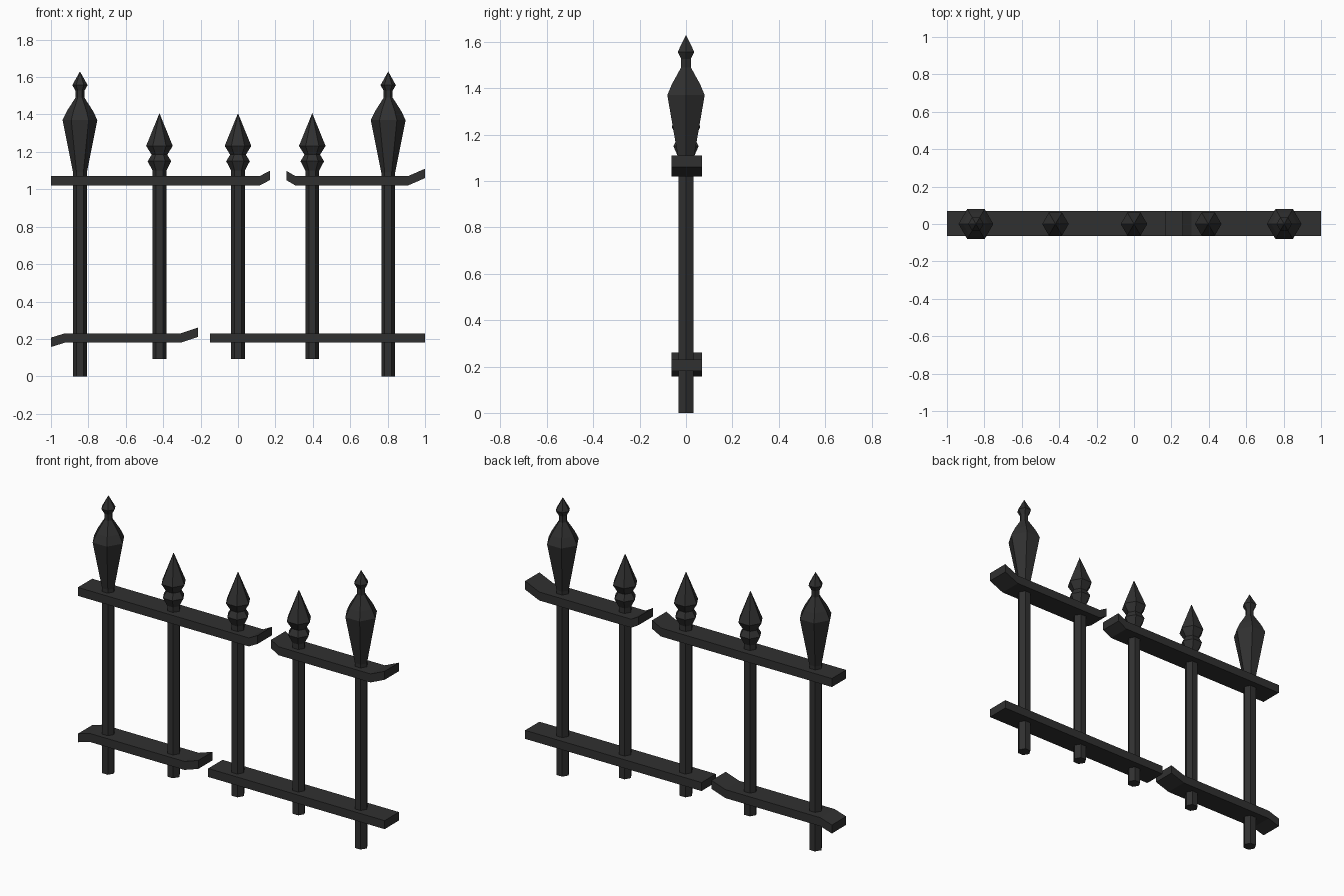
import bpy, bmesh, math

if "Cube" in bpy.data.objects:
    bpy.data.objects.remove(bpy.data.objects["Cube"])

iron = bpy.data.materials.new("dark_iron")
iron.diffuse_color = (0.03, 0.03, 0.03, 1)
iron.use_nodes = True
iron.node_tree.nodes["Principled BSDF"].inputs["Base Color"].default_value = iron.diffuse_color


def finish(name, bm):
    bmesh.ops.recalc_face_normals(bm, faces=bm.faces)
    me = bpy.data.meshes.new(name)
    bm.to_mesh(me)
    bm.free()
    me.materials.append(iron)
    ob = bpy.data.objects.new(name, me)
    bpy.context.collection.objects.link(ob)
    return ob


def lathe(name, x, profile, sides=6):
    """Six-sided turned shape from (radius, z) points; radius 0 is a tip."""
    bm = bmesh.new()
    rings = []
    for r, z in profile:
        if r == 0:
            rings.append([bm.verts.new((x, 0, z))] * sides)
        else:
            rings.append([bm.verts.new((x + r * math.cos(math.tau * i / sides),
                                        r * math.sin(math.tau * i / sides), z))
                          for i in range(sides)])
    bm.faces.new(rings[0])
    for a, b in zip(rings, rings[1:]):
        for i in range(sides):
            j = (i + 1) % sides
            bm.faces.new(list(dict.fromkeys((a[i], a[j], b[j], b[i]))))
    if profile[-1][0]:
        bm.faces.new(rings[-1])
    return finish(name, bm)


def rail(name, path, height=0.05, y0=-0.063, y1=0.07):
    """Flat bar following (x, bottom z) points, with bent ends."""
    bm = bmesh.new()
    rings = [[bm.verts.new((x, y, z + h)) for y, h in
              ((y0, 0), (y1, 0), (y1, height), (y0, height))] for x, z in path]
    bm.faces.new(rings[0])
    bm.faces.new(rings[-1])
    for a, b in zip(rings, rings[1:]):
        for i in range(4):
            j = (i + 1) % 4
            bm.faces.new((a[i], a[j], b[j], b[i]))
    return finish(name, bm)


# Tall end posts with spear finials
for side, x in (("left", -0.845), ("right", 0.803)):
    lathe(f"end_post_{side}", x, [(0.037, 0), (0.037, 1.11)])
    lathe(f"end_finial_{side}", x,
          [(0.037, 1.09), (0.093, 1.37), (0.07, 1.418), (0.024, 1.49),
           (0.024, 1.527), (0.041, 1.557), (0, 1.63)])

# Shorter pickets with collared points
for i, x in enumerate((-0.42, 0.0, 0.397)):
    lathe(f"picket_{i + 1}", x, [(0.037, 0.093), (0.037, 1.11)])
    lathe(f"picket_finial_{i + 1}", x,
          [(0.037, 1.10), (0.063, 1.15), (0.042, 1.185),
           (0.071, 1.232), (0, 1.407)])

# Broken rails
rail("top_rail_left", [(-1, 1.02), (0.115, 1.02), (0.172, 1.05)])
rail("top_rail_right", [(0.26, 1.048), (0.308, 1.02), (0.908, 1.02), (1, 1.06)])
rail("bottom_rail_left", [(-1, 0.157), (-0.925, 0.18), (-0.305, 0.18), (-0.215, 0.21)])
rail("bottom_rail_right", [(-0.15, 0.18), (1, 0.18)])
